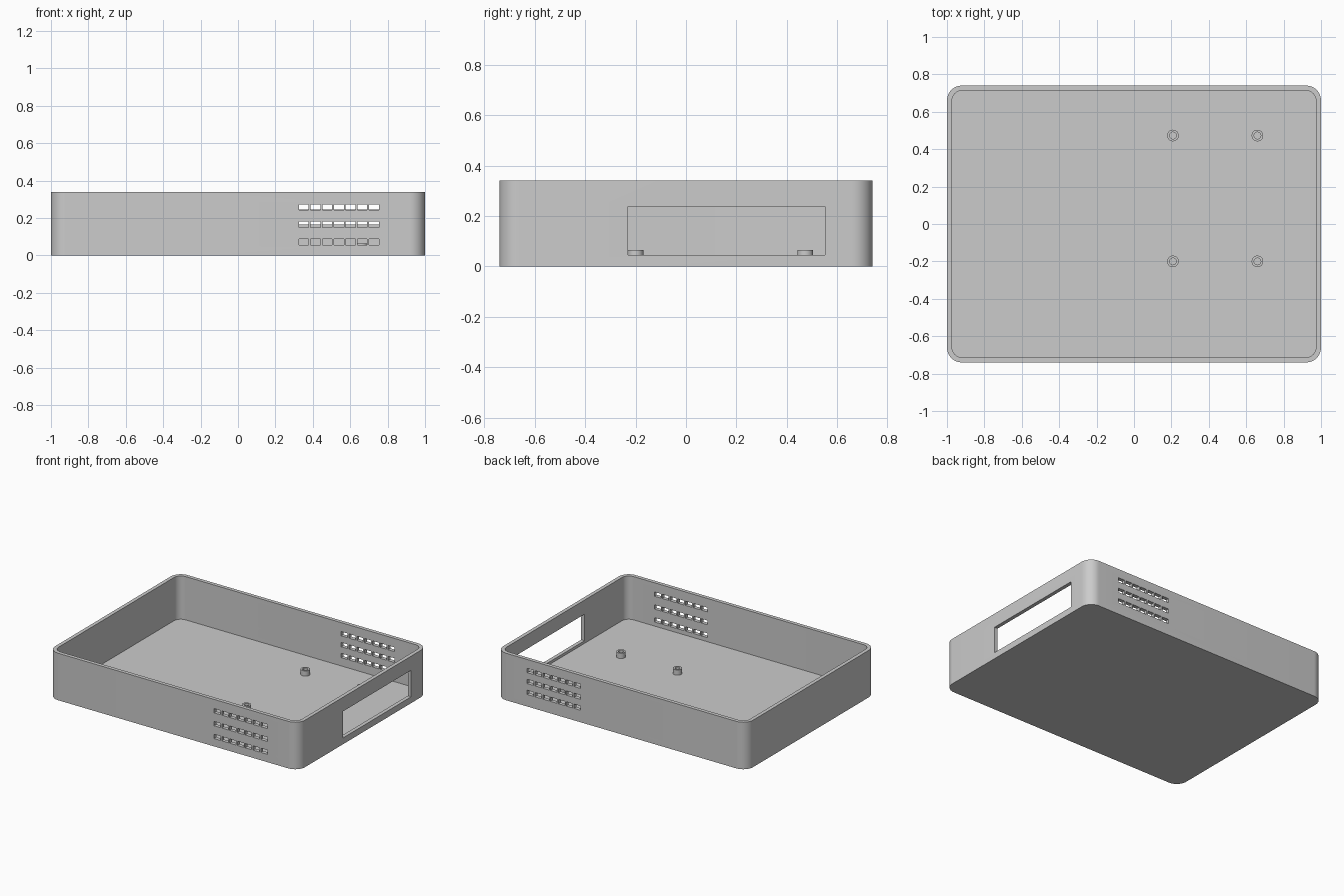
import bpy, bmesh, math
from mathutils import Matrix, Vector

cube = bpy.data.objects.get("Cube")
if cube:
    bpy.data.objects.remove(cube, do_unlink=True)

HX, HY, H = 1.0, 0.74, 0.34      # half length, half width, height
WALL, FLOOR, RADIUS = 0.027, 0.027, 0.08

gray = bpy.data.materials.new("plain gray")
gray.use_nodes = True
color = (0.6, 0.6, 0.6, 1)
gray.diffuse_color = color
gray.node_tree.nodes["Principled BSDF"].inputs["Base Color"].default_value = color


def make_object(name, bm):
    bmesh.ops.recalc_face_normals(bm, faces=bm.faces)
    mesh = bpy.data.meshes.new(name)
    bm.to_mesh(mesh)
    bm.free()
    mesh.materials.append(gray)
    obj = bpy.data.objects.new(name, mesh)
    bpy.context.collection.objects.link(obj)
    return obj


def smooth(obj):
    bpy.ops.object.select_all(action="DESELECT")
    obj.select_set(True)
    bpy.context.view_layer.objects.active = obj
    bpy.ops.object.shade_smooth_by_angle(angle=math.radians(30))


def rounded_ring(bm, inset, z, steps=12):
    """Rounded rectangle of vertices, inset from the outer wall."""
    r = RADIUS - inset
    ring = []
    for quarter, (sx, sy) in enumerate([(1, 1), (-1, 1), (-1, -1), (1, -1)]):
        for i in range(steps + 1):
            a = (quarter + i / steps) * math.pi / 2
            ring.append(bm.verts.new((sx * (HX - RADIUS) + r * math.cos(a),
                                      sy * (HY - RADIUS) + r * math.sin(a), z)))
    return ring


def circle_ring(bm, r, z, n=32):
    return [bm.verts.new((r * math.cos(math.tau * i / n),
                          r * math.sin(math.tau * i / n), z)) for i in range(n)]


def skin(bm, rings):
    """Bridge successive rings and cap both ends."""
    for a, b in zip(rings, rings[1:]):
        n = len(a)
        for i in range(n):
            j = (i + 1) % n
            bm.faces.new((a[i], a[j], b[j], b[i]))
    bm.faces.new(rings[0])
    bm.faces.new(rings[-1])


def add_box(bm, center, size):
    bmesh.ops.create_cube(bm, size=1, matrix=Matrix.Translation(Vector(center))
                          @ Matrix.Diagonal((*size, 1)))


# Open tray with rounded corners
bm = bmesh.new()
skin(bm, [rounded_ring(bm, 0, 0), rounded_ring(bm, 0, H),
          rounded_ring(bm, WALL, H), rounded_ring(bm, WALL, FLOOR)])
tray = make_object("tray", bm)

# Vent slots in the front and back walls, port window in the left wall
bm = bmesh.new()
for side, top_row, pitch in [(-1, 0.258, 0.093), (1, 0.26, 0.079)]:
    for row in range(3):
        for col in range(7):
            add_box(bm, (0.352 + 0.0625 * col, side * HY, top_row - pitch * row),
                    (0.052, 0.12, 0.031))
add_box(bm, (HX, 0.16, 0.142), (0.12, 0.782, 0.192))
cutter = make_object("opening_cutter", bm)
cutter.hide_render = True

cut = tray.modifiers.new("openings", "BOOLEAN")
cut.operation = "DIFFERENCE"
cut.solver = "EXACT"
cut.object = cutter
bpy.context.view_layer.objects.active = tray
bpy.ops.object.modifier_apply(modifier=cut.name)
bpy.data.objects.remove(cutter, do_unlink=True)
smooth(tray)

# Hollow mounting posts on the floor
for x, side in [(0.208, "right"), (0.66, "left")]:
    for y, end in [(-0.2, "front"), (0.473, "back")]:
        bm = bmesh.new()
        skin(bm, [circle_ring(bm, 0.031, FLOOR - 0.005), circle_ring(bm, 0.031, 0.065),
                  circle_ring(bm, 0.018, 0.065), circle_ring(bm, 0.018, FLOOR + 0.001)])
        post = make_object(f"mounting_post_{end}_{side}", bm)
        post.location = (x, y, 0)
        smooth(post)
